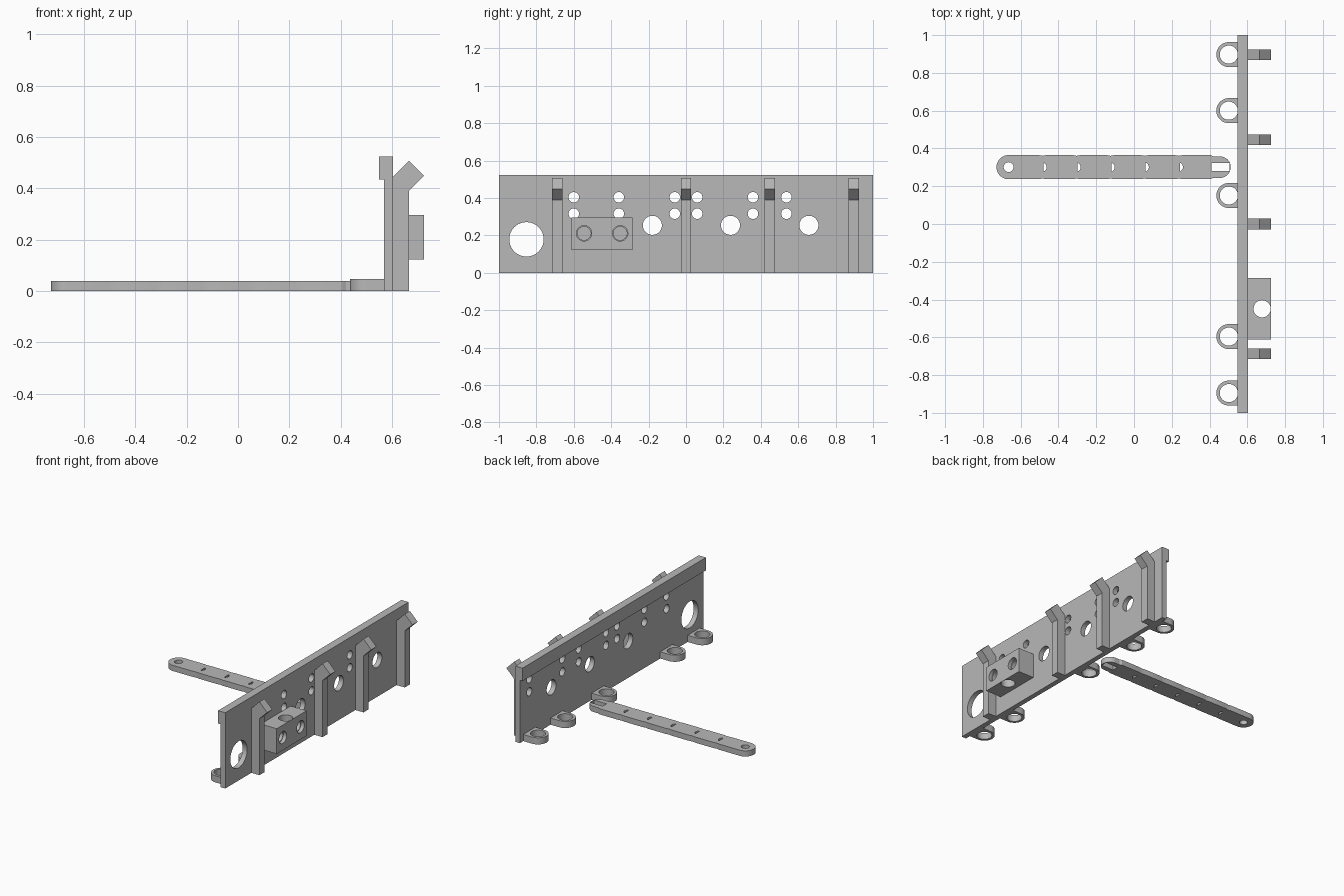
import bpy, bmesh
from math import cos, sin, pi, radians

if "Cube" in bpy.data.objects:
    bpy.data.objects.remove(bpy.data.objects["Cube"], do_unlink=True)

# One flat colour for the whole part
GREY = (0.48, 0.48, 0.48, 1)
grey = bpy.data.materials.new("plain grey")
grey.use_nodes = True
grey.diffuse_color = GREY
grey.node_tree.nodes["Principled BSDF"].inputs["Base Color"].default_value = GREY

PLACE = {
    "x": lambda a, b, t: (t, a, b),
    "y": lambda a, b, t: (a, t, b),
    "z": lambda a, b, t: (a, b, t),
}


def arc(ca, cb, r, start=0, end=360, n=40):
    """Points along an arc; a full turn leaves out the repeated point."""
    count = n if end - start == 360 else n + 1
    angles = [radians(start + (end - start) * i / n) for i in range(count)]
    return [(ca + r * cos(t), cb + r * sin(t)) for t in angles]


def rect(a0, a1, b0, b1):
    return [(a0, b0), (a1, b0), (a1, b1), (a0, b1)]


def prism(name, outlines, axis, lo, hi):
    """Extrude closed outlines along an axis into one object."""
    bm = bmesh.new()
    for pts in outlines:
        low, high = ([bm.verts.new(PLACE[axis](a, b, t)) for a, b in pts] for t in (lo, hi))
        bm.faces.new(low)
        bm.faces.new(high)
        for i in range(len(pts)):
            j = (i + 1) % len(pts)
            bm.faces.new((low[i], low[j], high[j], high[i]))
    bmesh.ops.recalc_face_normals(bm, faces=bm.faces)
    mesh = bpy.data.meshes.new(name)
    bm.to_mesh(mesh)
    bm.free()
    mesh.materials.append(grey)
    obj = bpy.data.objects.new(name, mesh)
    bpy.context.collection.objects.link(obj)
    return obj


def activate(obj):
    bpy.ops.object.select_all(action="DESELECT")
    obj.select_set(True)
    bpy.context.view_layer.objects.active = obj


def cut(obj, outlines, axis, lo, hi):
    """Cut extruded outlines out of an object."""
    cutter = prism("cutter", outlines, axis, lo, hi)
    cutter.hide_render = True
    mod = obj.modifiers.new("holes", "BOOLEAN")
    mod.operation, mod.solver, mod.object = "DIFFERENCE", "EXACT", cutter
    activate(obj)
    bpy.ops.object.modifier_apply(modifier=mod.name)
    bpy.data.objects.remove(cutter, do_unlink=True)


def smooth(obj):
    activate(obj)
    bpy.ops.object.shade_smooth_by_angle(angle=radians(25))


# Upright plate with a thicker lip along the inner top edge
FACE, OUT = 0.603, 0.724
plate = prism("upright_plate", [[(0.568, 0), (FACE, 0), (FACE, 0.523), (0.548, 0.523),
                                 (0.548, 0.434), (0.568, 0.434)]], "y", -1, 1)
holes = [arc(-0.853, 0.179, 0.092)]
holes += [arc(y, 0.254, 0.051) for y in (-0.18, 0.238, 0.657)]
holes += [arc(y, z, 0.028, n=28) for z in (0.316, 0.404)
          for y in (-0.6, -0.359, -0.06, 0.06, 0.358, 0.537, 0.897)]
cut(plate, holes, "x", 0.4, 0.8)
smooth(plate)

# Ribs with an angled hook at the top
RIB = [(FACE, 0), (0.665, 0), (0.665, 0.39), (OUT, 0.448), (0.665, 0.507), (FACE, 0.445)]
for i, y in enumerate((-0.688, 0, 0.447, 0.897)):
    prism(f"hook_rib_{i + 1}", [RIB], "y", y - 0.028, y + 0.028)

# Block with two stepped side bores and one vertical bore
block = prism("bored_block", [rect(-0.612, -0.286, 0.123, 0.297)], "x", FACE, OUT)
bores = (-0.545, -0.352)
cut(block, [arc(y, 0.211, 0.036) for y in bores], "x", FACE + 0.003, 0.8)
cut(block, [arc(y, 0.211, 0.041) for y in bores], "x", OUT - 0.025, 0.8)
cut(block, [arc(0.678, -0.449, 0.0455)], "z", 0, 0.5)
smooth(block)

# Mounting eyelets along the foot of the plate
for i, y in enumerate((-0.895, -0.596, 0.151, 0.6, 0.897)):
    eyelet = prism(f"eyelet_{i + 1}", [[(0.568, y + 0.066)] + arc(0.502, y, 0.066, 90, 270)
                                       + [(0.568, y - 0.066)]], "z", 0, 0.046)
    cut(eyelet, [arc(0.502, y, 0.048)], "z", -0.1, 0.1)
    smooth(eyelet)

# Long strap with slightly scalloped sides, a narrower round end and a slot
MID, HALF, END = 0.301, 0.064, 0.057
links = [-0.485 + 0.1805 * i for i in range(5)]
side = []
for x in links:
    side += [(x - 0.022, HALF), (x, HALF - 0.004), (x + 0.022, HALF)]
side += [(0.405, HALF), (0.42, END)]
lower = [(x, MID - w) for x, w in side]
upper = [(x, MID + w) for x, w in reversed(side)]
strap = prism("strap", [arc(-0.664, MID, HALF, 90, 270) + lower
                        + arc(0.455, MID, END, -90, 90) + upper], "z", 0, 0.039)
strap_holes = [arc(-0.664, MID, 0.026)]
strap_holes += [arc(x - 0.003, MID, 0.025, -70, 70, 16) for x in links]
strap_holes += [rect(0.411, 0.505, MID - 0.021, MID + 0.021)]
cut(strap, strap_holes, "z", -0.1, 0.1)
smooth(strap)
